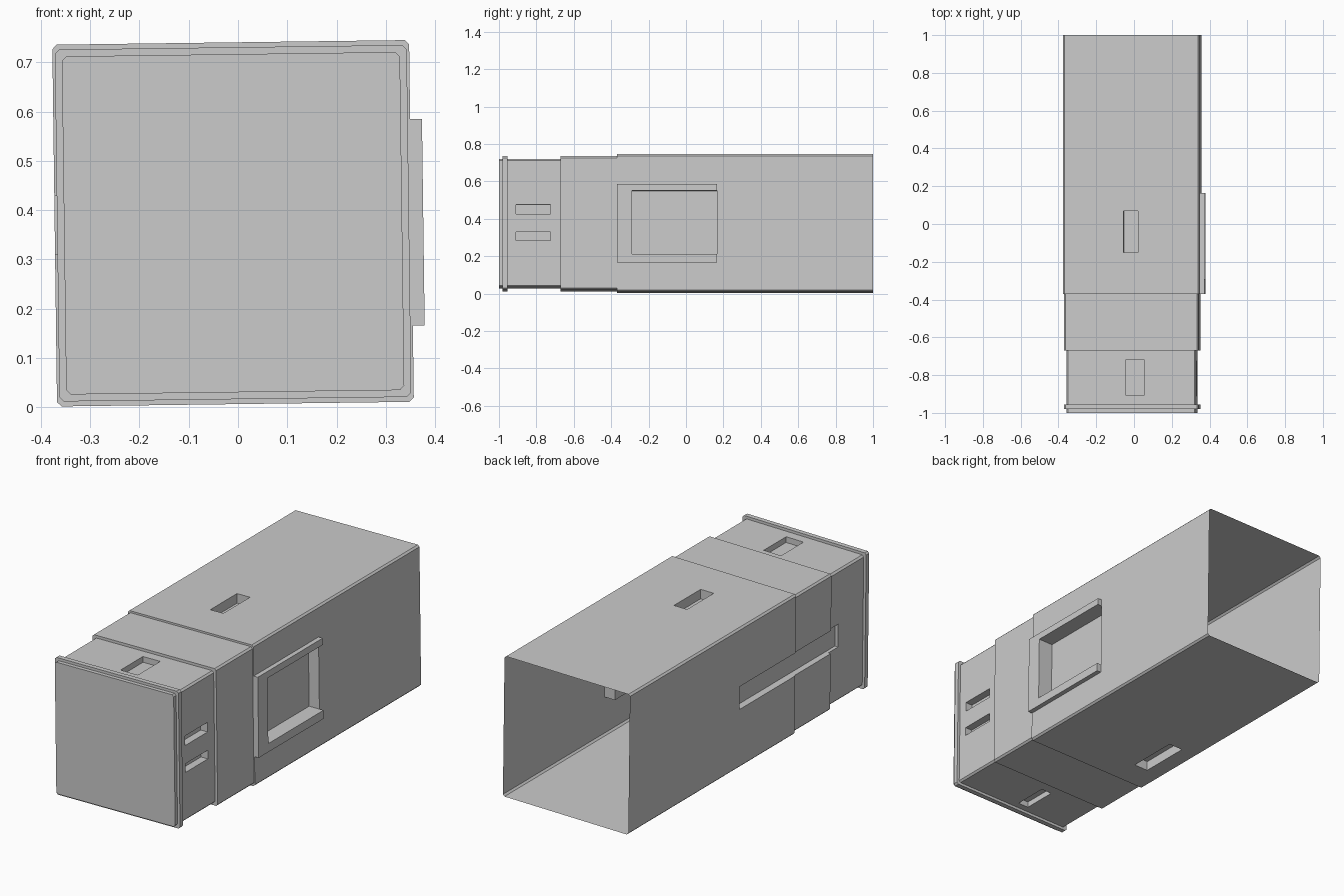
import bpy, bmesh, math
from mathutils import Matrix

if "Cube" in bpy.data.objects:
    bpy.data.objects.remove(bpy.data.objects["Cube"])

# The whole model leans slightly about its long (y) axis
PLACE = Matrix.Translation((-0.01, 0, 0.3735)) @ Matrix.Rotation(math.radians(-0.75), 4, 'Y')


def add_object(name, bm):
    bmesh.ops.recalc_face_normals(bm, faces=bm.faces)
    mesh = bpy.data.meshes.new(name)
    bm.to_mesh(mesh)
    bm.free()
    obj = bpy.data.objects.new(name, mesh)
    bpy.context.collection.objects.link(obj)
    obj.matrix_world = PLACE
    return obj


def ring(bm, y, w, h, c=0.009):
    pts = [(w - c, -h), (w, c - h), (w, h - c), (w - c, h),
           (c - w, h), (-w, h - c), (-w, c - h), (c - w, -h)]
    return [bm.verts.new((x, y, z)) for x, z in pts]


# Stepped tube: (y, half width, half height) from the front cap to the back
sections = [(-1, .343, .343), (-.98, .343, .343), (-.98, .357, .357),
            (-.955, .357, .357), (-.955, .343, .343), (-.67, .343, .343),
            (-.67, .357, .357), (-.37, .357, .357), (-.37, .362, .367),
            (1, .362, .367)]
bm = bmesh.new()
rings = [ring(bm, *s) for s in sections]
for a, b in zip(rings, rings[1:]):
    for i in range(8):
        j = (i + 1) % 8
        bm.faces.new((a[i], a[j], b[j], b[i]))
bm.faces.new(rings[0])
bm.faces.new(rings[-1])
body = add_object("stepped_housing", bm)

# Recesses: (x0, x1, y0, y1, z0, z1)
recesses = [
    (-.04, .035, -.15, .07, .317, .45),          # top, rear
    (-.03, .07, -.905, -.72, .313, .45),         # top, front
    (-.265, -.185, -.22, .05, -.45, -.317),      # bottom, rear
    (-.075, -.015, -.92, -.74, -.45, -.313),     # bottom, front
    (.303, .45, -.91, -.725, .047, .097),        # right, upper slot
    (.303, .45, -.91, -.725, -.093, -.048),      # right, lower slot
    (.303, .45, -.29, .165, -.168, .172),        # right window
    (-.45, -.325, -.75, .09, -.059, .061),       # left long slot
]
bm = bmesh.new()
for x0, x1, y0, y1, z0, z1 in recesses:
    mat = (Matrix.Translation(((x0 + x1) / 2, (y0 + y1) / 2, (z0 + z1) / 2))
           @ Matrix.Diagonal((x1 - x0, y1 - y0, z1 - z0, 1)))
    bmesh.ops.create_cube(bm, size=1, matrix=mat)
cutter = add_object("recess_cutter", bm)
cutter.hide_render = True

mod = body.modifiers.new("recesses", 'BOOLEAN')
mod.operation = 'DIFFERENCE'
mod.solver = 'EXACT'
mod.object = cutter
bpy.context.view_layer.objects.active = body
bpy.ops.object.modifier_apply(modifier=mod.name)
bpy.data.objects.remove(cutter)

# Open the back end of the tube
bm = bmesh.new()
bm.from_mesh(body.data)
back = [f for f in bm.faces if all(v.co.y > .999 for v in f.verts)]
bmesh.ops.delete(bm, geom=back, context='FACES_ONLY')
bm.to_mesh(body.data)
bm.free()

# Raised U-shaped frame around the right window
profile = [(.165, -.212), (.165, -.168), (-.29, -.168), (-.29, .172),
           (.165, .172), (.165, .207), (-.37, .207), (-.37, -.212)]
bm = bmesh.new()
face = bm.faces.new([bm.verts.new((.362, y, z)) for y, z in profile])
out = bmesh.ops.extrude_face_region(bm, geom=[face], use_keep_orig=True)
bmesh.ops.translate(bm, vec=(.024, 0, 0),
                    verts=[v for v in out["geom"] if isinstance(v, bmesh.types.BMVert)])
add_object("window_frame", bm)
